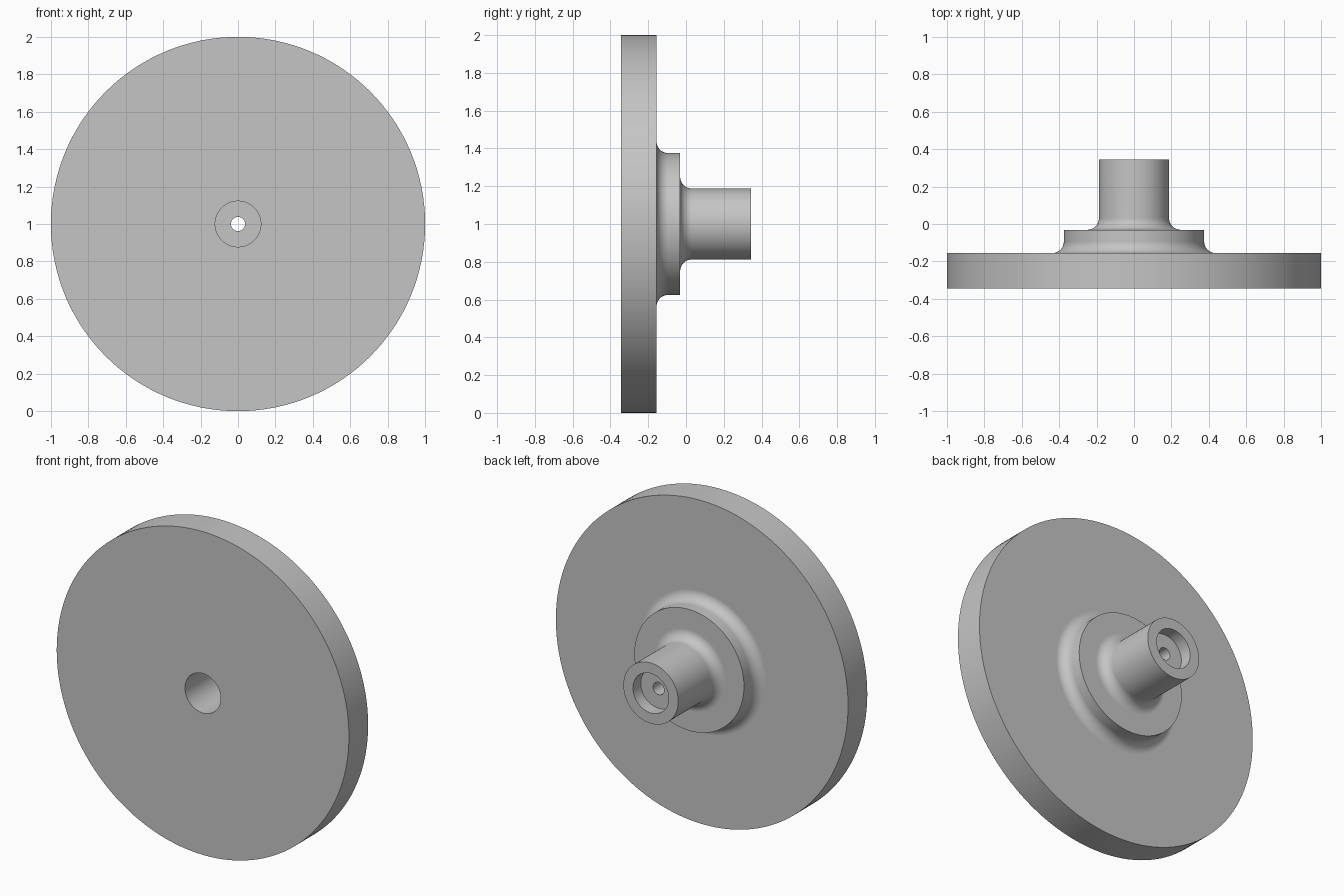
import bpy, bmesh, math
from mathutils import Vector

cube = bpy.data.objects.get("Cube")
if cube:
    bpy.data.objects.remove(cube, do_unlink=True)

SEGMENTS = 128
FILLET = 0.0625

# Radii and depths along the axis, front to back
DISC_R, HUB_R, SHAFT_R, BORE_R, HOLE_R = 1.0, 0.375, 0.1875, 0.122, 0.038
FRONT, DISC_BACK, HUB_BACK, BACK = -0.344, -0.156, -0.031, 0.344
BORE_END, RECESS_FLOOR = 0.156, 0.268


def fillet(radius, y, steps=10):
    """Concave quarter arc from a flat face at y onto a cylinder of the given radius."""
    arc = []
    for i in range(steps + 1):
        a = math.pi / 2 * i / steps
        arc.append((radius + FILLET * (1 - math.sin(a)),
                    y + FILLET * (1 - math.cos(a))))
    return arc


def lathe(name, profile, material):
    """Spin a closed (radius, y) profile around the horizontal axis at z = 1."""
    bm = bmesh.new()
    verts = [bm.verts.new((r, y, 1)) for r, y in profile]
    edges = [bm.edges.new((v, verts[(i + 1) % len(verts)])) for i, v in enumerate(verts)]
    bmesh.ops.spin(bm, geom=verts + edges, cent=Vector((0, 0, 1)), axis=Vector((0, 1, 0)),
                   angle=math.tau, steps=SEGMENTS, use_merge=True)
    bmesh.ops.remove_doubles(bm, verts=bm.verts, dist=1e-5)
    bmesh.ops.recalc_face_normals(bm, faces=bm.faces)
    mesh = bpy.data.meshes.new(name)
    bm.to_mesh(mesh)
    bm.free()
    mesh.materials.append(material)
    obj = bpy.data.objects.new(name, mesh)
    bpy.context.collection.objects.link(obj)
    return obj


# Plain grey metal
grey = bpy.data.materials.new("grey_metal")
grey.use_nodes = True
colour = (0.56, 0.56, 0.56, 1)
grey.diffuse_color = colour
grey.node_tree.nodes["Principled BSDF"].inputs["Base Color"].default_value = colour

# Disc, stepped hub and shaft, with front bore, rear recess and through hole
profile = [(BORE_R, FRONT), (DISC_R, FRONT), (DISC_R, DISC_BACK)]
profile += fillet(HUB_R, DISC_BACK)
profile += [(HUB_R, HUB_BACK)]
profile += fillet(SHAFT_R, HUB_BACK)
profile += [(SHAFT_R, BACK), (BORE_R, BACK), (BORE_R, RECESS_FLOOR),
            (HOLE_R, RECESS_FLOOR), (HOLE_R, BORE_END), (BORE_R, BORE_END)]
wheel = lathe("flanged_disc", profile, grey)

# Smooth curved walls, keep the rims sharp and the flat faces flat
bpy.ops.object.select_all(action="DESELECT")
wheel.select_set(True)
bpy.context.view_layer.objects.active = wheel
bpy.ops.object.shade_smooth_by_angle(angle=math.radians(30))
weighted = wheel.modifiers.new("flat_face_normals", "WEIGHTED_NORMAL")
weighted.keep_sharp = True
